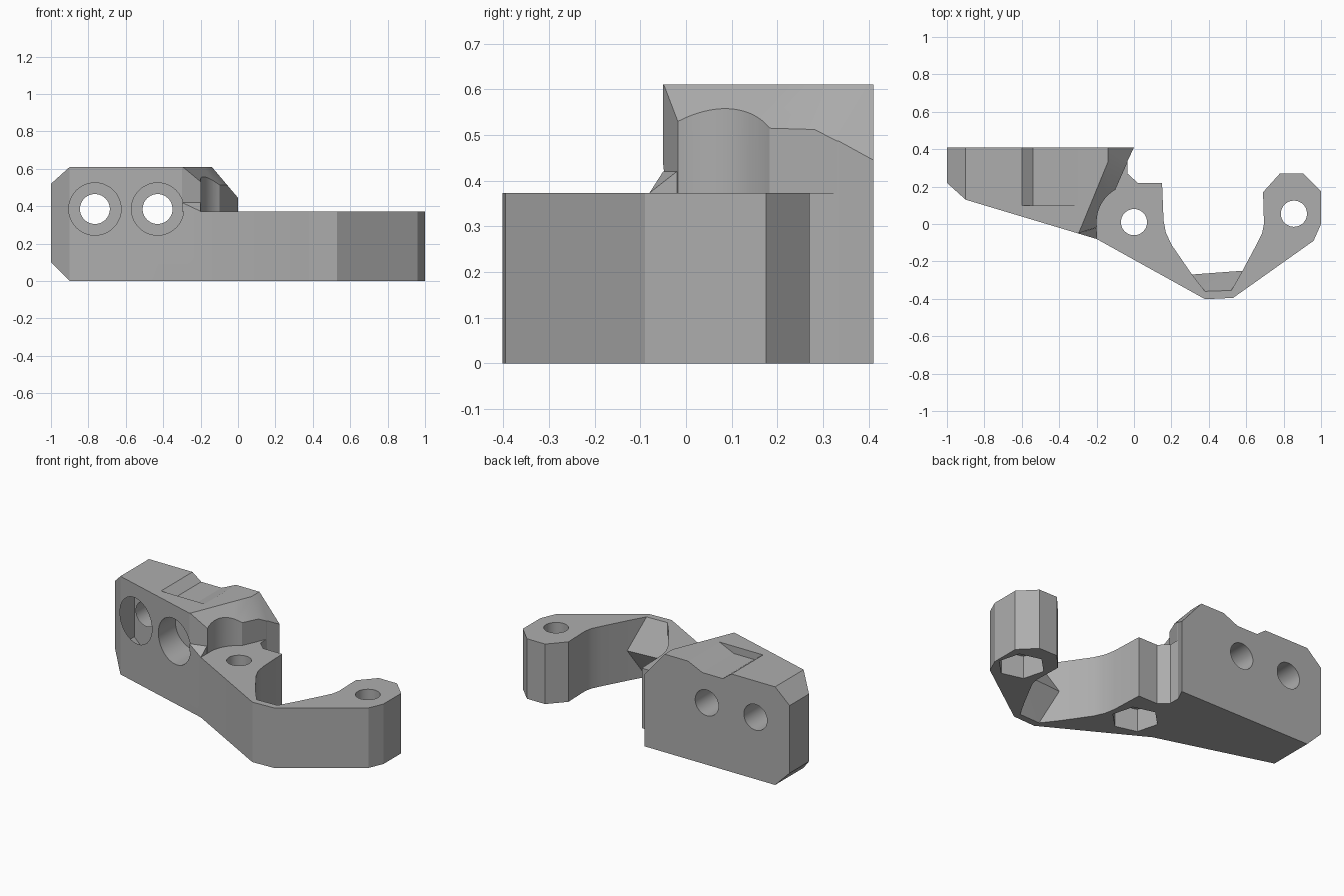
import bpy, bmesh
from math import cos, sin, pi, radians
from mathutils import Vector

if "Cube" in bpy.data.objects:
    bpy.data.objects.remove(bpy.data.objects["Cube"])

grey = bpy.data.materials.new("matte grey")
grey.use_nodes = True
colour = (0.42, 0.42, 0.42, 1)
grey.diffuse_color = colour
grey.node_tree.nodes["Principled BSDF"].inputs["Base Color"].default_value = colour

TOP, ARM = 0.61, 0.373


def make(name, bm):
    bmesh.ops.recalc_face_normals(bm, faces=bm.faces[:])
    mesh = bpy.data.meshes.new(name)
    bm.to_mesh(mesh)
    bm.free()
    mesh.materials.append(grey)
    ob = bpy.data.objects.new(name, mesh)
    bpy.context.collection.objects.link(ob)
    return ob


def prism(name, pts, a, b, axis="z"):
    """Extrude a 2D outline from a to b along z, or along y for an xz outline."""
    place = (lambda p, t: (p[0], p[1], t)) if axis == "z" else (lambda p, t: (p[0], t, p[1]))
    bm = bmesh.new()
    low = [bm.verts.new(place(p, a)) for p in pts]
    high = [bm.verts.new(place(p, b)) for p in pts]
    bm.faces.new(low)
    bm.faces.new(high)
    for i in range(len(pts)):
        j = (i + 1) % len(pts)
        bm.faces.new((low[i], low[j], high[j], high[i]))
    return make(name, bm)


def ring(cx, cy, r, n=40, start=0.0):
    return [(cx + r * cos(start + 2 * pi * i / n), cy + r * sin(start + 2 * pi * i / n)) for i in range(n)]


def hull(name, pts, floor=None):
    bm = bmesh.new()
    for p in pts:
        bm.verts.new(p)
    bmesh.ops.convex_hull(bm, input=bm.verts[:])
    if floor is not None:
        bmesh.ops.bisect_plane(bm, geom=bm.verts[:] + bm.edges[:] + bm.faces[:],
                               plane_co=(0, 0, floor), plane_no=(0, 0, 1), clear_inner=True)
        bmesh.ops.holes_fill(bm, edges=bm.edges[:])
    return make(name, bm)


def cut(body, cutter):
    cutter.hide_render = True
    mod = body.modifiers.new("cut", "BOOLEAN")
    mod.operation, mod.solver, mod.object = "DIFFERENCE", "EXACT", cutter
    bpy.context.view_layer.objects.active = body
    bpy.ops.object.modifier_apply(modifier=mod.name)
    bpy.data.objects.remove(cutter)


# Bracket body: one plan outline, full height
outline = [(-1, .41), (-1, .22), (-.9, .13), (-.2, -.08), (.38, -.402), (.53, -.395),
           (.96, -.09), (1, 0), (1, .175), (.905, .27), (.78, .27), (.69, .17),
           (.695, 0), (.685, -.05), (.655, -.11), (.58, -.25), (.52, -.355),
           (.38, -.36), (.31, -.27), (.2, -.11), (.17, -.045), (.158, .02), (.15, .22),
           (.02, .22), (-.035, .27), (-.035, .335), (0, .41)]
body = prism("bracket_body", outline, 0, TOP)

# Step down to the arm, with a round recess around the inner screw
arc = [(.2 * cos(radians(a)), .01 + .2 * sin(radians(a))) for a in range(120, 189, 4)]
step = [(.013, .44)] + arc + [(-.3, -.05), (-.3, -.6), (1.2, -.6), (1.2, .44)]
cut(body, prism("step_cutter", step, ARM, 1))


# Two sloped faces at the inner end of the block
def slope(f):
    corners = [(x, y) for x in (-.45, .2) for y in (-.3, .6)]
    return hull("slope_cutter", [(x, y, z) for x, y in corners for z in (f(x, y), 1.3)], .4)


cut(body, slope(lambda x, y: TOP - .95 * (x + .3 - .41 * (y + .06))))
cut(body, slope(lambda x, y: .445 - 1.18 * x))

# Chamfered outer end and shallow notch in the top
for pts in ([(-1.05, .475), (-.85, .655), (-1.05, .655)],
            [(-1.05, .15), (-.85, -.05), (-1.05, -.05)]):
    cut(body, prism("chamfer_cutter", pts, -.5, .6, "y"))
notch = [(-.6, TOP), (-.54, .565), (-.4, .565), (-.3, TOP), (-.3, .8), (-.6, .8)]
cut(body, prism("notch_cutter", notch, .1, .6, "y"))

# Counterbored holes through the block
for x in (-.765, -.43):
    cut(body, prism("bore_cutter", ring(x, .385, .08), -.5, .6, "y"))
    cut(body, prism("counterbore_cutter", ring(x, .385, .14), -.5, .2, "y"))

# Vertical screw holes with hexagonal nut pockets underneath
for x, y in ((0, .01), (.855, .055)):
    cut(body, prism("screw_cutter", ring(x, y, .07), -.1, .7))
    cut(body, prism("nut_cutter", ring(x, y, .135, 6, pi / 4), -.1, .14))

# Ridge on the inside of the bend, and flare at the foot of the block
rib = hull("bend_rib", [(x, y, z) for x, y in ((.38, -.36), (.52, -.355)) for z in (0, ARM)]
           + [(.31, -.27, ARM / 2), (.58, -.25, ARM / 2)])
flare = hull("corner_flare", [(-.3, -.05, .42), (-.2, -.02, .42), (-.3, -.05, ARM),
                              (-.2, -.08, ARM), (-.2, -.02, ARM)])

# Smooth curved walls, keep the machined edges sharp
for ob in (body, rib, flare):
    bpy.ops.object.select_all(action="DESELECT")
    ob.select_set(True)
    bpy.context.view_layer.objects.active = ob
    bpy.ops.object.shade_smooth_by_angle(angle=radians(20))
